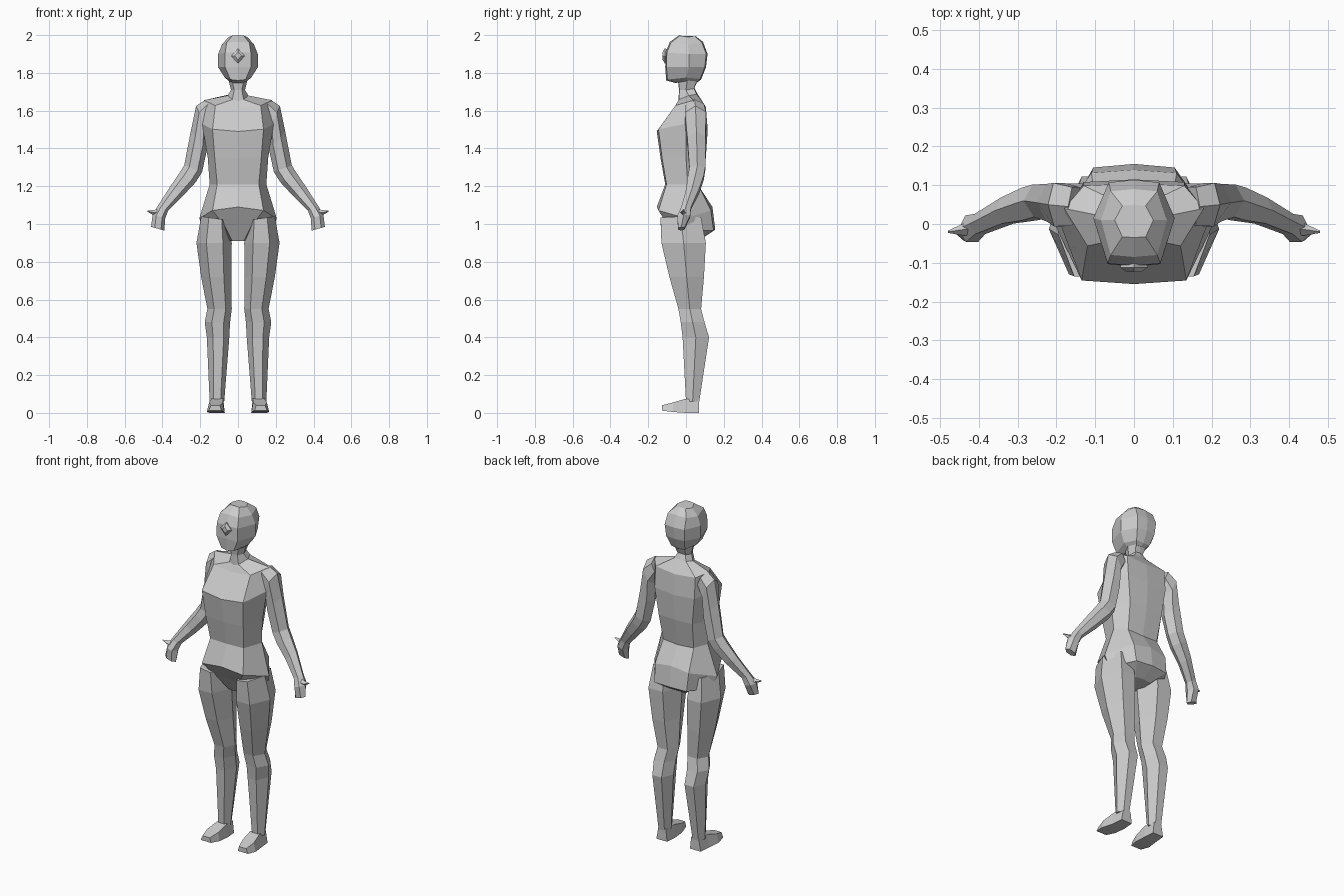
import bpy, bmesh, math
from mathutils import Vector

old = bpy.data.objects.get("Cube")
if old:
    bpy.data.objects.remove(old, do_unlink=True)

mat = bpy.data.materials.new("plain grey")
mat.use_nodes = True
GREY = (0.6, 0.6, 0.6, 1)
mat.diffuse_color = GREY
mat.node_tree.nodes["Principled BSDF"].inputs["Base Color"].default_value = GREY


def loft(name, rings):
    """Skin a stack of equal-length point rings and cap both ends."""
    bm = bmesh.new()
    vr = [[bm.verts.new(p) for p in ring] for ring in rings]
    n = len(vr[0])
    for a, b in zip(vr, vr[1:]):
        for i in range(n):
            j = (i + 1) % n
            bm.faces.new((a[i], a[j], b[j], b[i]))
    bm.faces.new(vr[0])
    bm.faces.new(vr[-1])
    bmesh.ops.recalc_face_normals(bm, faces=bm.faces)
    me = bpy.data.meshes.new(name)
    bm.to_mesh(me)
    bm.free()
    ob = bpy.data.objects.new(name, me)
    me.materials.append(mat)
    bpy.context.collection.objects.link(ob)
    return ob


def body_ring(zf, zs, zb, yf, xf, xs, ys, xb, yb):
    """Symmetric eight-point section: front, front corner, side, back corner, back."""
    zfc, zbc = zf + 0.3 * (zs - zf), zb + 0.3 * (zs - zb)
    half = [(xf, yf * 0.94, zfc), (xs, ys, zs), (xb, yb * 0.94, zbc)]
    return ([(0, yf, zf)] + half + [(0, yb, zb)]
            + [(-x, y, z) for x, y, z in reversed(half)])


def limb_ring(xi, zi, xo, zo, yf, yb, s):
    """Six-point limb section from inner edge to outer edge, on side s."""
    def at(t, y):
        return (s * (xi + t * (xo - xi)), y, zi + t * (zo - zi))
    ym = (yf + yb) / 2
    return [at(0, ym), at(.25, yf), at(.72, yf), at(1, ym), at(.75, yb), at(.25, yb)]


# Torso from neck to crotch
loft("torso", [body_ring(*r) for r in (
    (1.78, 1.78, 1.78, -.045, .035, .055, .01, .04, .07),
    (1.71, 1.71, 1.72, -.037, .02, .037, .00, .025, .045),
    (1.65, 1.68, 1.69, -.040, .03, .055, .015, .04, .06),
    (1.615, 1.655, 1.62, -.06, .12, .18, .04, .13, .105),
    (1.49, 1.53, 1.50, -.155, .135, .19, .0, .13, .115),
    (1.35, 1.35, 1.35, -.135, .123, .16, .0, .11, .105),
    (1.21, 1.21, 1.19, -.11, .11, .15, .01, .10, .075),
    (1.09, 1.03, 1.09, -.155, .135, .205, .0, .11, .14),
    (1.00, .96, .97, -.10, .07, .18, .01, .105, .155),
    (.91, .91, .92, -.05, .03, .05, .02, .05, .08),
)])

# Head
loft("head", [body_ring(*r) for r in (
    (2.0, 1.99, 1.995, -.035, .03, .05, .01, .03, .05),
    (1.965, 1.95, 1.965, -.085, .06, .085, .01, .06, .09),
    (1.91, 1.90, 1.90, -.108, .068, .105, .015, .065, .114),
    (1.83, 1.83, 1.83, -.110, .068, .105, .015, .06, .106),
    (1.76, 1.775, 1.765, -.105, .04, .07, .0, .045, .08),
    (1.745, 1.755, 1.75, -.05, .025, .045, .0, .03, .06),
)])


def diamond(y, r):
    return [(r * .9 * math.cos(a), y, 1.89 + r * math.sin(a))
            for a in (0, math.pi / 2, math.pi, 1.5 * math.pi)]


# Nose
loft("nose", [diamond(-.09, .032), diamond(-.112, .04), diamond(-.124, .02)])

for side, s in (("left", 1), ("right", -1)):
    # Leg: z, inner x, outer x, front y, back y
    loft(side + "_leg", [limb_ring(xi, z, xo, z + dz, yf, yb, s) for z, dz, xi, xo, yf, yb in (
        (1.02, .02, .05, .195, -.135, .08),
        (.90, 0, .033, .22, -.13, .105),
        (.72, 0, .035, .195, -.088, .095),
        (.55, 0, .033, .162, -.04, .08),
        (.48, 0, .042, .176, -.028, .098),
        (.40, 0, .046, .165, -.018, .122),
        (.06, 0, .073, .15, .0, .07),
    )])
    # Foot: y, inner x, outer x, sole z, top z
    loft(side + "_foot", [[(s * xi, y, zb), (s * xo, y, zb),
                           (s * (xo - .012), y, zt), (s * (xi + .008), y, zt)]
                          for y, xi, xo, zb, zt in (
        (.07, .075, .145, 0, .07),
        (.0, .07, .152, 0, .075),
        (-.07, .072, .165, .005, .055),
        (-.128, .088, .155, .012, .04),
    )])
    # Arm and hand: inner x z, outer x z, middle y, half depth
    loft(side + "_arm", [limb_ring(xi, zi, xo, zo, y - d, y + d, s) for xi, zi, xo, zo, y, d in (
        (.13, 1.57, .17, 1.66, .045, .05),
        (.165, 1.50, .222, 1.625, .05, .056),
        (.165, 1.39, .25, 1.49, .055, .048),
        (.19, 1.275, .285, 1.31, .06, .042),
        (.225, 1.22, .31, 1.27, .052, .042),
        (.295, 1.145, .358, 1.20, .035, .034),
        (.37, 1.07, .425, 1.095, .0, .026),
        (.385, 1.03, .452, 1.05, -.012, .034),
        (.39, .965, .46, .985, -.025, .017),
    )])
    # Thumb
    loft(side + "_thumb", [[(s * x, y + dy * r, z + dz * r)
                            for dy, dz in ((-1, 0), (0, 1), (1, 0), (0, -1))]
                           for x, y, z, r in ((.41, -.01, 1.06, .022),
                                              (.445, -.015, 1.06, .014),
                                              (.48, -.02, 1.068, .003))])
